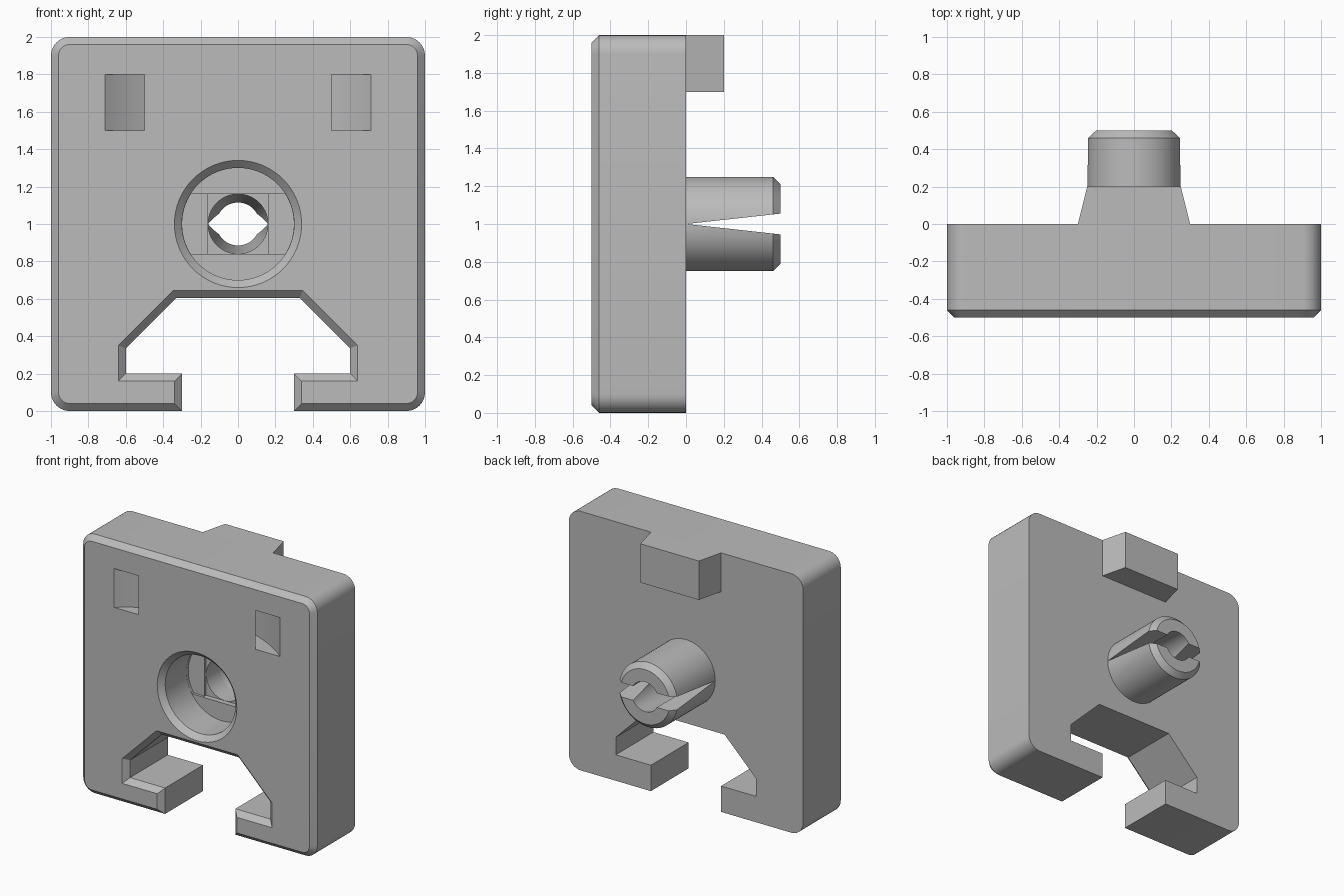
import bpy, bmesh
from math import sin, cos, asin, pi, radians
from mathutils import Vector

if "Cube" in bpy.data.objects:
    bpy.data.objects.remove(bpy.data.objects["Cube"])

HOLE_Z = 1.0     # height of the bore axis
CHAMFER = 0.04

grey = bpy.data.materials.new("plain_grey")
grey.use_nodes = True
colour = (0.5, 0.5, 0.5, 1)
grey.diffuse_color = colour
grey.node_tree.nodes["Principled BSDF"].inputs["Base Color"].default_value = colour


def arc(cx, cy, r, start, end, steps):
    """Points along an arc, angles in radians."""
    angles = [start + (end - start) * i / steps for i in range(steps + 1)]
    return [(cx + r * cos(a), cy + r * sin(a)) for a in angles]


def finish(name, bm):
    bmesh.ops.recalc_face_normals(bm, faces=bm.faces)
    mesh = bpy.data.meshes.new(name)
    bm.to_mesh(mesh)
    bm.free()
    mesh.materials.append(grey)
    obj = bpy.data.objects.new(name, mesh)
    bpy.context.collection.objects.link(obj)
    return obj


def prism(name, outline, axis, low, high, chamfer=0):
    """Extrude an outline along y (outline in x, z) or z (outline in x, y)."""
    def place(p, t):
        return (p[0], t, p[1]) if axis == "y" else (p[0], p[1], t)
    bm = bmesh.new()
    start = [bm.verts.new(place(p, low + chamfer)) for p in outline]
    end = [bm.verts.new(place(p, high)) for p in outline]
    front = bm.faces.new(start)
    bm.faces.new(end)
    for i in range(len(outline)):
        j = (i + 1) % len(outline)
        bm.faces.new((start[i], start[j], end[j], end[i]))
    if chamfer:
        bmesh.ops.recalc_face_normals(bm, faces=bm.faces)
        bmesh.ops.inset_region(bm, faces=[front], thickness=chamfer, use_even_offset=True)
        bmesh.ops.translate(bm, verts=front.verts, vec=Vector(place((0, 0), -chamfer)))
    return finish(name, bm)


def lathe(name, profile, segments=64):
    """Spin a closed (radius, y) profile around the bore axis."""
    bm = bmesh.new()
    verts = [bm.verts.new((r, y, HOLE_Z)) for r, y in profile]
    edges = [bm.edges.new((verts[i], verts[(i + 1) % len(verts)])) for i in range(len(verts))]
    bmesh.ops.spin(bm, geom=verts + edges, cent=(0, 0, HOLE_Z), axis=(0, 1, 0),
                   angle=2 * pi, steps=segments, use_merge=True)
    bmesh.ops.remove_doubles(bm, verts=bm.verts, dist=1e-5)
    bmesh.ops.dissolve_degenerate(bm, edges=bm.edges, dist=1e-5)
    return finish(name, bm)


def cut(target, cutter):
    mod = target.modifiers.new("cut", "BOOLEAN")
    mod.operation = "DIFFERENCE"
    mod.solver = "EXACT"
    mod.object = cutter
    bpy.context.view_layer.objects.active = target
    bpy.ops.object.modifier_apply(modifier=mod.name)
    bpy.data.objects.remove(cutter)


# Body: rounded square with the rail slot in its outline and a chamfered front
half = [(0.33, 0.605), (0.60, 0.335), (0.60, 0.20), (0.30, 0.20), (0.30, 0)]
half += arc(0.9, 0.1, 0.1, -pi / 2, 0, 8) + arc(0.9, 1.9, 0.1, 0, pi / 2, 8)
outline = half + [(-x, z) for x, z in reversed(half)]
body = prism("body", outline, "y", -0.5, 0, CHAMFER)

# Counterbore with flared mouth
cut(body, lathe("bore_cutter", [(0, -0.55), (0.39, -0.55), (0.30, -0.46), (0.30, -0.20), (0, -0.20)]))

# Stepped ledges between counterbore and hole
a = asin(0.16 / 0.299)
ledge = arc(0, HOLE_Z, 0.299, -a, a, 12) + arc(0, HOLE_Z, 0.299, pi - a, pi + a, 12)
cut(body, prism("ledge_cutter", ledge, "y", -0.25, -0.18))
s = 0.161
square = [(x, HOLE_Z + z) for x, z in ((-s, -s), (s, -s), (s, s), (-s, s))]
cut(body, prism("square_cutter", square, "y", -0.25, -0.16))
cut(body, lathe("hole_cutter", [(0, -0.17), (0.16, -0.17), (0.16, 0.05), (0, 0.05)]))

# Curved strap channel joining the two front windows
centre_y = -1.366
channel = arc(0, centre_y, 1.12, pi * 0.1, pi * 0.9, 80) + arc(0, centre_y, 1.0, pi * 0.9, pi * 0.1, 80)
cut(body, prism("channel_cutter", channel, "z", 1.5, 1.8))

# Split peg with tapered hole and wedge slit
peg = lathe("split_peg", [(0.16, 0), (0.25, 0), (0.25, 0.5 - CHAMFER), (0.25 - CHAMFER, 0.5), (0.115, 0.5)])
slit = [(-0.4, 0), (0.4, 0)]
bm = bmesh.new()
ends = [[bm.verts.new((x, y, HOLE_Z + z)) for y, z in ((0.001, 0), (0.6, 0.066), (0.6, -0.066))]
        for x in (-0.4, 0.4)]
for tri in ends:
    bm.faces.new(tri)
for i in range(3):
    j = (i + 1) % 3
    bm.faces.new((ends[0][i], ends[0][j], ends[1][j], ends[1][i]))
cut(peg, finish("slit_cutter", bm))

# Tapered locating tab on the back
tab = prism("locating_tab", [(-0.30, 0), (0.30, 0), (0.25, 0.2), (-0.25, 0.2)], "z", 1.7, 2.0)

# Smooth curved walls, keep hard edges
bpy.ops.object.select_all(action="DESELECT")
for obj in (body, peg, tab):
    obj.select_set(True)
bpy.context.view_layer.objects.active = body
bpy.ops.object.shade_smooth_by_angle(angle=radians(25))
